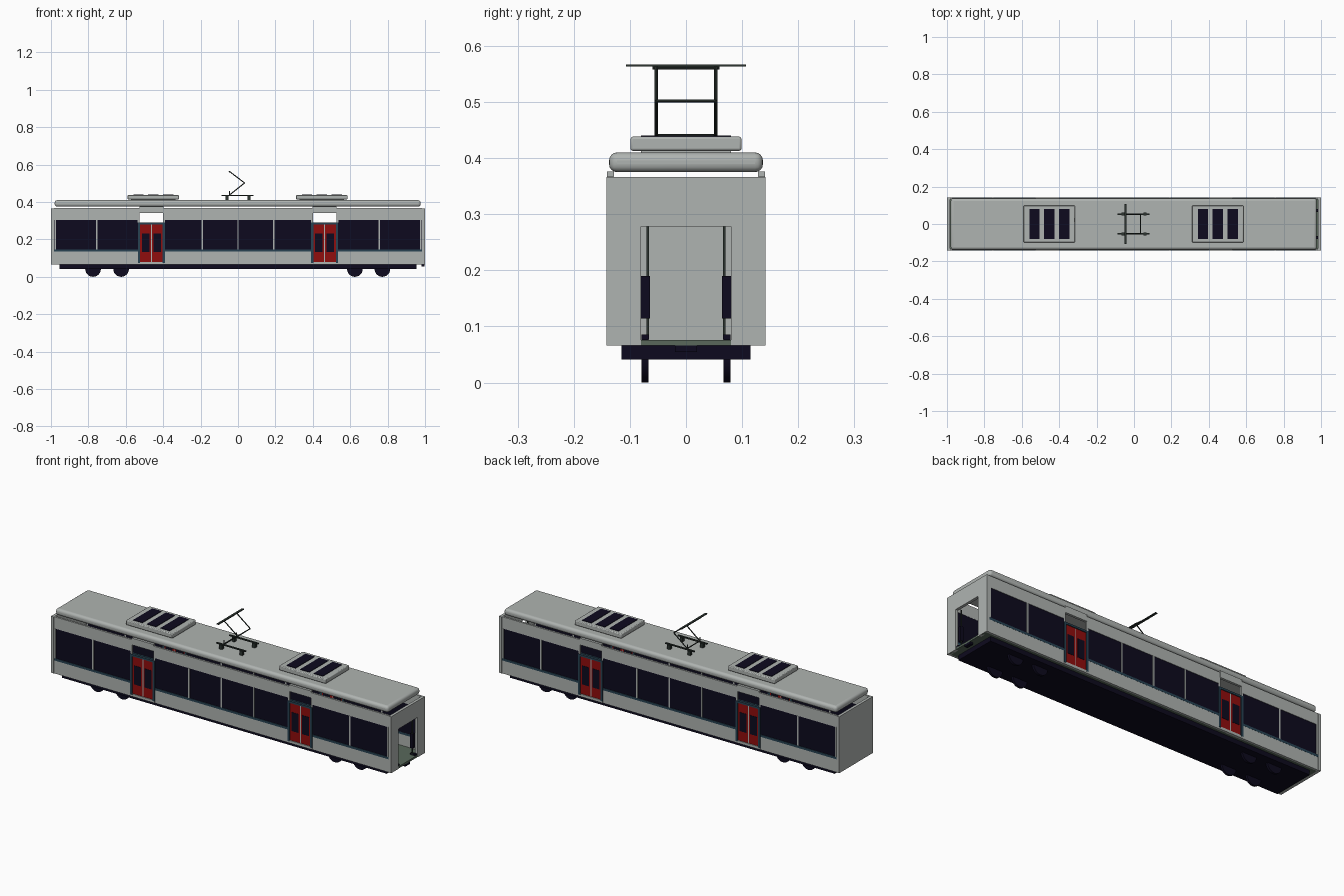
import bpy, bmesh, math
from mathutils import Vector

if "Cube" in bpy.data.objects:
    bpy.data.objects.remove(bpy.data.objects["Cube"])


def mat(name, rgb):
    m = bpy.data.materials.new(name)
    m.diffuse_color = (*rgb, 1)
    m.use_nodes = True
    m.node_tree.nodes["Principled BSDF"].inputs["Base Color"].default_value = m.diffuse_color
    return m


GREY = mat("body grey", (0.43, 0.455, 0.44))
NAVY = mat("dark navy", (0.004, 0.003, 0.013))
RED = mat("door red", (0.28, 0.004, 0.004))
TEAL = mat("trim blue", (0.02, 0.055, 0.085))
FLOOR = mat("floor green grey", (0.10, 0.14, 0.105))
METAL = mat("dark metal", (0.025, 0.035, 0.03))


def finish(name, bm, m):
    me = bpy.data.meshes.new(name)
    bmesh.ops.recalc_face_normals(bm, faces=bm.faces)
    bm.to_mesh(me)
    bm.free()
    me.materials.append(m)
    ob = bpy.data.objects.new(name, me)
    bpy.context.collection.objects.link(ob)
    return ob


def boxes(name, m, spans, bevel=0, segments=3):
    """One object from boxes given as (x0, x1, y0, y1, z0, z1)."""
    bm = bmesh.new()
    for x0, x1, y0, y1, z0, z1 in spans:
        vs = bmesh.ops.create_cube(bm, size=1)["verts"]
        for v in vs:
            v.co = Vector((x0 + (v.co.x + .5) * (x1 - x0),
                           y0 + (v.co.y + .5) * (y1 - y0),
                           z0 + (v.co.z + .5) * (z1 - z0)))
    ob = finish(name, bm, m)
    if bevel:
        b = ob.modifiers.new("bevel", "BEVEL")
        b.width, b.segments = bevel, segments
        smooth(ob)
    return ob


def smooth(ob):
    bpy.ops.object.select_all(action="DESELECT")
    ob.select_set(True)
    bpy.context.view_layer.objects.active = ob
    bpy.ops.object.shade_smooth_by_angle(angle=math.radians(40))


def both(spans):
    """Repeat boxes on the opposite long side."""
    return spans + [(a, b, -d, -c, e, f) for a, b, c, d, e, f in spans]


def rods(name, m, segs, r=0.003):
    bm = bmesh.new()
    for a, b in segs:
        a, b = Vector(a), Vector(b)
        d = b - a
        mtx = d.to_track_quat("Z", "Y").to_matrix().to_4x4()
        mtx.translation = (a + b) / 2
        bmesh.ops.create_cone(bm, cap_ends=True, segments=8, radius1=r,
                              radius2=r, depth=d.length, matrix=mtx)
    return finish(name, bm, m)


DOORS = (-0.463, 0.463)
BAYS = ((-0.985, -0.535), (-0.392, 0.392), (0.535, 0.985))

# Long side walls: lower and upper bands, glazing, trim and window posts
boxes("lower_side_panels", GREY, both([(a, b, .130, .140, .066, .135) for a, b in BAYS]))
boxes("upper_side_panels", GREY, both([(a, b, .130, .140, .305, .367) for a, b in BAYS]))
boxes("side_windows", NAVY, both([(a, b, .131, .138, .147, .305) for a, b in BAYS]))
boxes("trim_stripes", TEAL, both([(a, b, .130, .1405, .135, .147) for a, b in BAYS]))
posts = [-0.978, -0.755, -0.19, 0, 0.19, 0.755, 0.978]
boxes("window_posts", GREY, both([(x - .004, x + .004, .130, .141, .147, .305) for x in posts]))

# Sliding doors with glass, frames and roof headers
leaves, panes, frames, headers, sills, seams = [], [], [], [], [], []
for d in DOORS:
    for s in (-1, 1):
        c = d + s * .031
        leaves.append((c - .029, c + .029, .129, .137, .08, .28))
        panes.append((c - .020, c + .020, .1265, .1385, .132, .232))
        e = d + s * .066
        frames.append((e - .006, e + .006, .128, .142, .075, .29))
    frames.append((d - .072, d + .072, .128, .142, .28, .29))
    headers.append((d - .064, d + .064, .128, .141, .34, .376))
    sills.append((d - .072, d + .072, .128, .141, .066, .08))
    seams.append((d - .002, d + .002, .131, .137, .08, .28))
boxes("door_leaves", RED, both(leaves))
boxes("door_glass", NAVY, both(panes))
boxes("door_frames", TEAL, both(frames))
boxes("door_headers", GREY, both(headers))
boxes("door_sills", GREY, both(sills))
boxes("door_seams", GREY, both(seams))
boxes("header_posts", GREY, both([(d + s * .068 - .005, d + s * .068 + .005, .130, .139, .29, .367)
                                  for d in DOORS for s in (-1, 1)]))

# End walls: closed at one end, open gangway at the other
boxes("closed_end_wall", GREY, [(-1, -.985, -.142, .142, .066, .366)])
boxes("gangway_end_wall", GREY, both([(.985, 1, .08, .142, .066, .366)])
      + [(.985, 1, -.08, .08, .278, .366)])
boxes("gangway_rails", METAL, both([(.975, .981, .066, .070, .077, .278)]))
boxes("gangway_pads", NAVY, both([(.966, .984, .064, .080, .114, .19),
                                  (.966, .996, .066, .079, .077, .086)]))
boxes("gangway_step", NAVY, [(.98, .998, -.02, .02, .054, .066)])

# Floor and underframe
boxes("floor", FLOOR, [(-.985, .998, -.13, .13, .066, .076)])
boxes("underframe", NAVY, [(-.955, .955, -.115, .115, .041, .066)])

# Wheels
wheels = []
for x in (-.775, -.625, .625, .772):
    for y in (-.073, .073):
        wheels.append(((x, y - .006, .042), (x, y + .006, .042)))
bm = bmesh.new()
bm.free()
wheel_ob = rods("wheels", NAVY, [], .04)
bm = bmesh.new()
for a, b in wheels:
    mid = (Vector(a) + Vector(b)) / 2
    mtx = Vector((0, 1, 0)).to_track_quat("Z", "Y").to_matrix().to_4x4()
    mtx.translation = mid
    bmesh.ops.create_cone(bm, cap_ends=True, segments=24, radius1=.042,
                          radius2=.042, depth=.012, matrix=mtx)
bm.to_mesh(wheel_ob.data)
bm.free()
smooth(wheel_ob)

# Rounded roof slab
boxes("roof", GREY, [(-.98, .977, -.137, .137, .375, .41)], .014, 4)

# Roof equipment boxes with dark vents
for i, x in enumerate((-.453, .448)):
    boxes(f"roof_unit_{i + 1}", GREY, [(x - .137, x + .137, -.099, .099, .413, .438)], .004, 2)
    boxes(f"roof_unit_mount_{i + 1}", GREY, [(x - .12, x + .12, -.08, .08, .408, .414)])
    boxes(f"roof_vents_{i + 1}", NAVY, [(x + k * .08 - .027, x + k * .08 + .027, -.08, .08, .436, .4405)
                                        for k in (-1, 0, 1)])

# Current collector: base, folding arms and contact bar
W = .053
boxes("collector_base", METAL, both([(-.088, .083, W - .004, W + .004, .432, .438)]))
boxes("collector_feet", METAL, both([(x - .008, x + .008, W - .008, W + .008, .408, .433)
                                     for x in (-.06, .06)]))
arms = []
for y in (-W, W):
    arms += [((-.045, y, .438), (.035, y, .502)), ((.035, y, .502), (-.045, y, .563)),
             ((-.045, y, .438), (-.045, y, .46))]
arms += [((.035, -W, .502), (.035, W, .502)), ((-.045, -W, .44), (-.045, W, .44)),
         ((-.045, -.06, .561), (-.045, .06, .561))]
rods("collector_arms", METAL, arms, .0028)
boxes("contact_bar", METAL, [(-.051, -.039, -.107, .107, .563, .567)])
